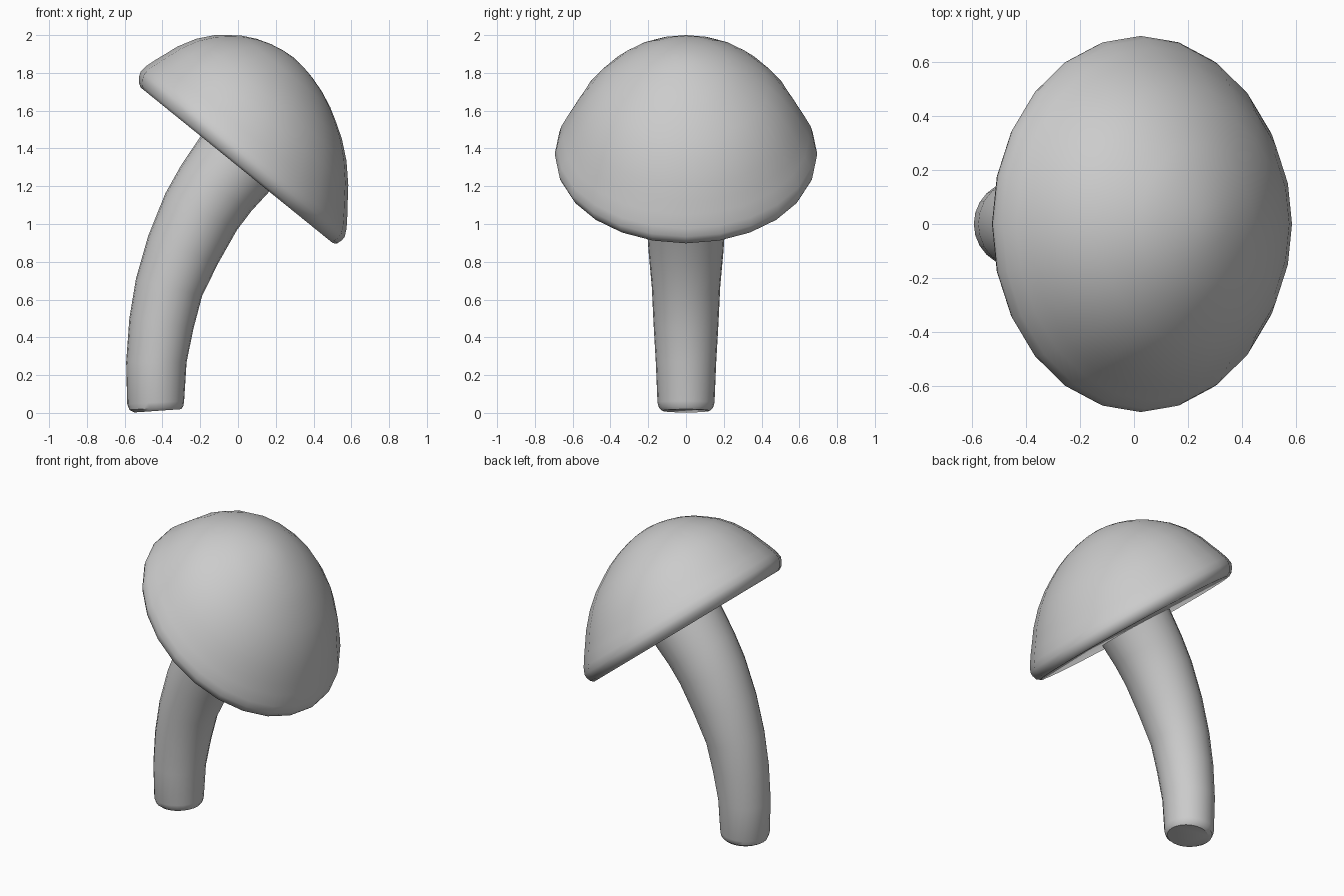
import bpy, bmesh
from math import sin, cos, pi, radians
from mathutils import Vector

if "Cube" in bpy.data.objects:
    bpy.data.objects.remove(bpy.data.objects["Cube"])

SIDES = 24


def loft(name, rings):
    """Closed skin over rings of (centre_x, centre_z, radius, tilt towards +x)."""
    bm = bmesh.new()
    loops = []
    for x, z, r, tilt in rings:
        u = Vector((cos(tilt), 0, -sin(tilt)))
        v = Vector((0, 1, 0))
        c = Vector((x, 0, z))
        if r == 0:
            loops.append([bm.verts.new(c)])
            continue
        loops.append([bm.verts.new(c + r * (u * cos(2 * pi * i / SIDES) + v * sin(2 * pi * i / SIDES)))
                      for i in range(SIDES)])
    for a, b in zip(loops, loops[1:]):
        for i in range(SIDES):
            j = (i + 1) % SIDES
            if len(b) == 1:
                bm.faces.new((a[i], a[j], b[0]))
            else:
                bm.faces.new((a[i], a[j], b[j], b[i]))
    for end in (loops[0], loops[-1]):
        if len(end) > 1:
            bm.faces.new(end)
    bmesh.ops.recalc_face_normals(bm, faces=bm.faces[:])
    mesh = bpy.data.meshes.new(name)
    bm.to_mesh(mesh)
    bm.free()
    ob = bpy.data.objects.new(name, mesh)
    bpy.context.collection.objects.link(ob)
    bpy.ops.object.select_all(action='DESELECT')
    ob.select_set(True)
    bpy.context.view_layer.objects.active = ob
    bpy.ops.object.shade_smooth_by_angle(angle=radians(35))
    return ob


# Stem: curved, widening towards the cap, rounded edge at the foot
stem = [(-.425, .011, .125, -4), (-.432, .026, .143, -4), (-.436, .055, .151, -3),
        (-.432, .27, .16, 0), (-.405, .475, .172, 8), (-.365, .665, .181, 14),
        (-.29, .865, .199, 21), (-.195, 1.065, .213, 27), (-.115, 1.19, .222, 33),
        (-.018, 1.315, .233, 38), (.01, 1.35, .235, 39)]
loft("stem", [(x, z, r, radians(t)) for x, z, r, t in stem])

# Cap: tilted dome (radius, height) whose crown leans back, flat underside
TILT = radians(39)
LEAN = -0.2
profile = [(.655, -.066), (.676, -.052), (.69, -.025), (.695, 0), (.683, .04), (.652, .1),
           (.62, .156), (.582, .225), (.512, .319), (.436, .393), (.367, .442),
           (.3, .485), (.222, .521), (.14, .547), (.07, .561), (0, .567)]
cap = []
for r, h in profile:
    s = LEAN * h
    cap.append((.025 + s * cos(TILT) + h * sin(TILT),
                1.37 - s * sin(TILT) + h * cos(TILT), r, TILT))
loft("cap", cap)
